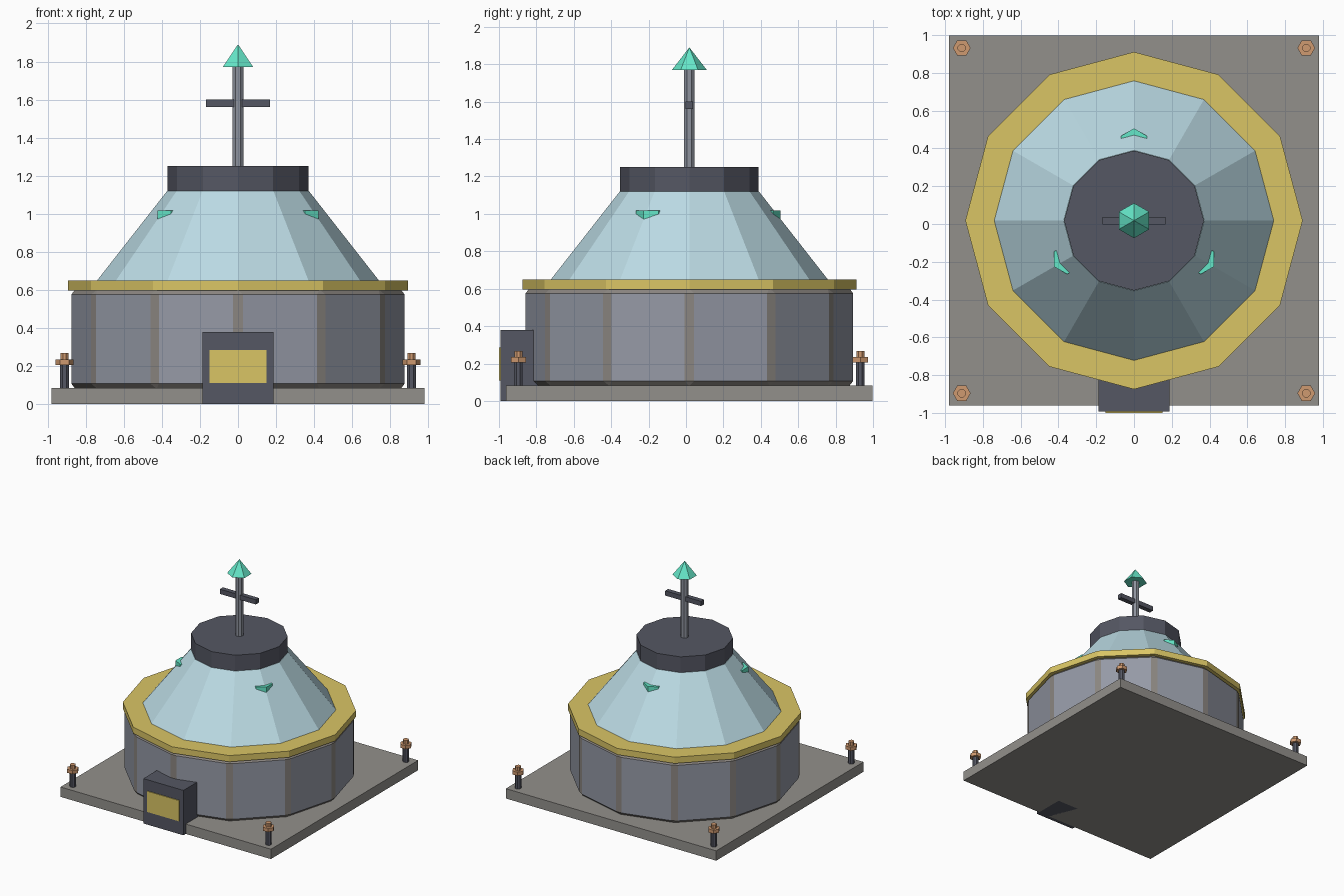
import bpy, math
from math import radians, cos, sin

if "Cube" in bpy.data.objects:
    bpy.data.objects.remove(bpy.data.objects["Cube"])

CY = 0.018  # body centre in y (the doorway sticks out at the front)


def mat(name, rgb):
    m = bpy.data.materials.new(name)
    m.diffuse_color = (*rgb, 1)
    m.use_nodes = True
    m.node_tree.nodes["Principled BSDF"].inputs["Base Color"].default_value = m.diffuse_color
    return m


STONE = mat("stone", (0.29, 0.28, 0.26))
WALL = mat("wall_grey", (0.30, 0.32, 0.38))
TRIM = mat("wall_trim", (0.26, 0.24, 0.22))
DARK = mat("dark_metal", (0.09, 0.095, 0.125))
STEEL = mat("steel", (0.27, 0.29, 0.34))
GOLD = mat("gold", (0.70, 0.56, 0.13))
ICE = mat("pale_blue", (0.50, 0.71, 0.78))
TEAL = mat("teal", (0.13, 0.80, 0.58))
COPPER = mat("copper", (0.62, 0.32, 0.16))


def box(name, x, y, z, material):
    """Box from (min, max) ranges."""
    r = (x, y, z)
    bpy.ops.mesh.primitive_cube_add(size=1, location=[(a + b) / 2 for a, b in r])
    o = bpy.context.object
    o.name = name
    o.scale = [b - a for a, b in r]
    bpy.ops.object.transform_apply(location=False, rotation=False, scale=True)
    o.data.materials.append(material)
    return o


def frustum(name, n, r1, r2, z0, z1, material, x=0, y=CY, turn=0):
    """n-sided prism or cone; Blender's first vertex lies on +y."""
    bpy.ops.mesh.primitive_cone_add(vertices=n, radius1=r1, radius2=r2, depth=z1 - z0,
                                    location=(x, y, (z0 + z1) / 2), rotation=(0, 0, turn))
    o = bpy.context.object
    o.name = name
    o.data.materials.append(material)
    return o


# Base plate
box("base_plate", (-0.98, 0.98), (CY - 0.98, CY + 0.98), (0, 0.083), STONE)

# Twelve-sided wall with trimmed, chamfered edges
wall = frustum("wall", 12, 0.883, 0.883, 0.08, 0.602, WALL)
wall.data.materials.append(TRIM)
bev = wall.modifiers.new("chamfer", "BEVEL")
bev.width = 0.027
bev.segments = 1
bev.limit_method = 'ANGLE'
bev.angle_limit = radians(20)
bev.material = 1

# Eave, roof and cap
frustum("eave_ring", 12, 0.893, 0.893, 0.597, 0.65, GOLD)
frustum("roof", 12, 0.74, 0.372, 0.65, 1.12, ICE)
frustum("roof_cap", 12, 0.37, 0.37, 1.12, 1.252, DARK)

# Mast with crossbar and pointed tip
frustum("mast", 8, 0.031, 0.031, 1.25, 1.77, STEEL, turn=radians(22.5))
box("crossbar", (-0.167, 0.167), (CY - 0.02, CY + 0.02), (1.56, 1.60), DARK)
frustum("mast_tip", 6, 0.093, 0, 1.77, 1.89, TEAL)

# Six-sided lamps sunk into the roof
for i, deg in enumerate((90, 210, 330)):
    a = radians(deg)
    frustum(f"roof_lamp_{i + 1}", 6, 0.08, 0.08, 0.94, 1.017, TEAL,
            x=0.408 * cos(a), y=CY + 0.408 * sin(a), turn=a - math.pi / 2)

# Doorway and its panel
box("doorway", (-0.187, 0.187), (-0.993, -0.72), (0, 0.378), DARK)
box("door_panel", (-0.15, 0.15), (-1.0, -0.97), (0.11, 0.285), GOLD)

# Corner anchor bolts
for sx in (-1, 1):
    for sy in (-1, 1):
        p = dict(x=0.912 * sx, y=CY + 0.914 * sy)
        frustum("bolt_shank", 8, 0.025, 0.025, 0.08, 0.21, DARK, turn=radians(22.5), **p)
        frustum("bolt_nut", 6, 0.047, 0.047, 0.205, 0.235, COPPER, turn=radians(30), **p)
        frustum("bolt_top", 8, 0.023, 0.023, 0.235, 0.267, COPPER, turn=radians(22.5), **p)
